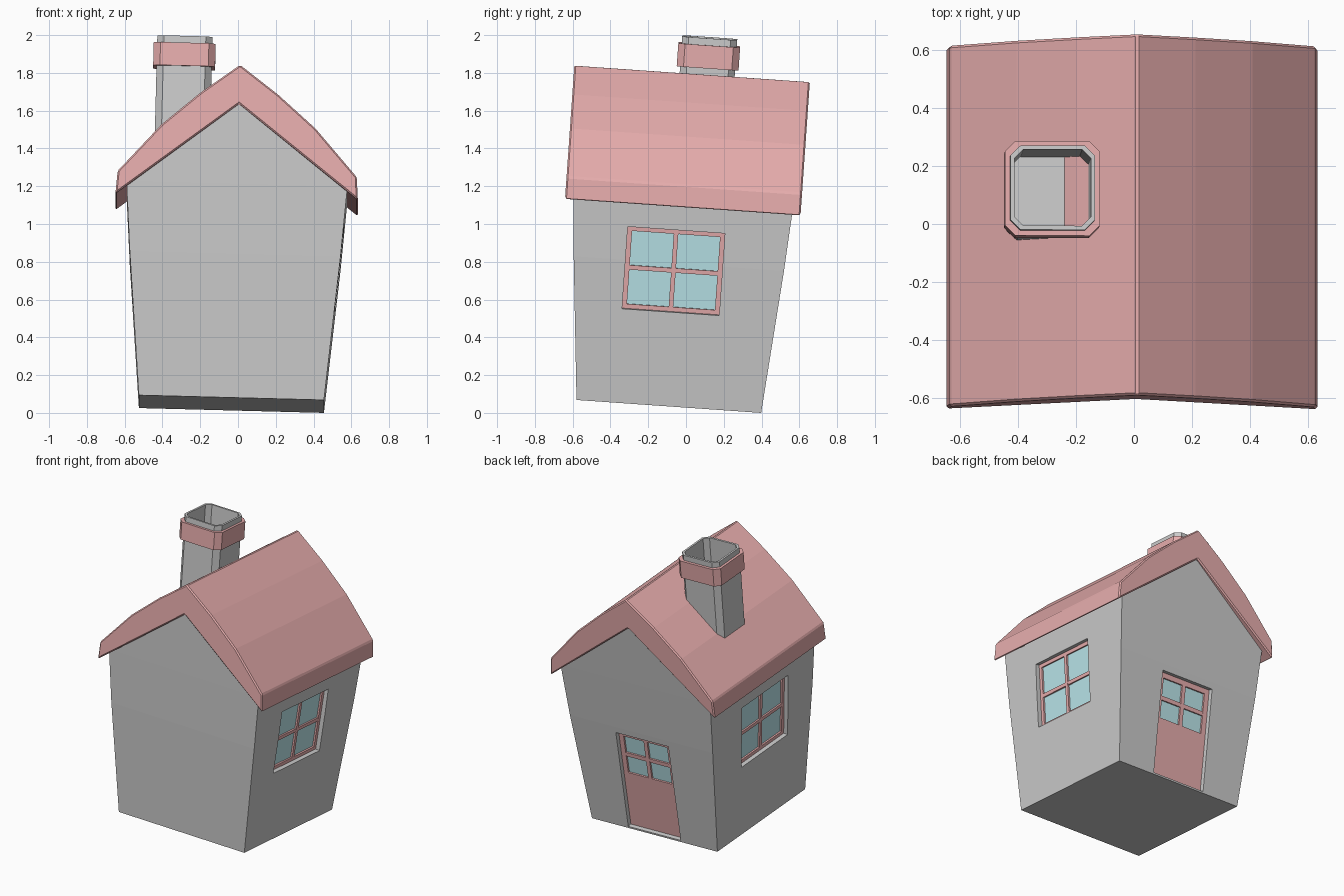
import bpy, bmesh
from math import radians
from mathutils import Matrix, Vector

if "Cube" in bpy.data.objects:
    bpy.data.objects.remove(bpy.data.objects["Cube"])

# The whole house leans slightly backwards and to the right
LEAN = (Matrix.Translation((-0.035, -0.09, 0.047))
        @ Matrix.Rotation(radians(-4), 4, 'X') @ Matrix.Rotation(radians(1.5), 4, 'Y'))


def material(name, rgb):
    m = bpy.data.materials.new(name)
    m.diffuse_color = (*rgb, 1)
    m.use_nodes = True
    m.node_tree.nodes["Principled BSDF"].inputs["Base Color"].default_value = m.diffuse_color
    return m


RED = material("red_paint", (0.8, 0.42, 0.42))
GLASS = material("glass", (0.5, 0.8, 0.84))


def finish(name, bm, mat=None, local=Matrix()):
    bmesh.ops.remove_doubles(bm, verts=bm.verts, dist=1e-5)
    bmesh.ops.recalc_face_normals(bm, faces=bm.faces)
    me = bpy.data.meshes.new(name)
    bm.to_mesh(me)
    bm.free()
    ob = bpy.data.objects.new(name, me)
    bpy.context.collection.objects.link(ob)
    ob.matrix_world = LEAN @ local
    if mat:
        me.materials.append(mat)
    return ob


def loft(name, rings, mat=None, cap_start=True, cap_end=True, closed=False):
    bm = bmesh.new()
    vs = [[bm.verts.new(p) for p in r] for r in rings]
    n = len(vs[0])
    for a, b in zip(vs, vs[1:] + (vs[:1] if closed else [])):
        for i in range(n):
            j = (i + 1) % n
            bm.faces.new((a[i], a[j], b[j], b[i]))
    if cap_start and not closed:
        bm.faces.new(vs[0])
    if cap_end and not closed:
        bm.faces.new(vs[-1])
    return finish(name, bm, mat)


def boxes(name, specs, local, mat=None):
    """Boxes given as (u0, u1, v0, v1, w0, w1): across, up and out of a wall."""
    bm = bmesh.new()
    for u0, u1, v0, v1, w0, w1 in specs:
        size = Matrix.Diagonal((u1 - u0, v1 - v0, w1 - w0, 1))
        mid = Matrix.Translation(((u0 + u1) / 2, (v0 + v1) / 2, (w0 + w1) / 2))
        bmesh.ops.create_cube(bm, size=1, matrix=mid @ size)
    return finish(name, bm, mat, local)


# Walls: flared box closing to a ridge
def rect(hx, hy, z):
    return [(-hx, -hy, z), (hx, -hy, z), (hx, hy, z), (-hx, hy, z)]


walls = loft("walls", [rect(0.49, 0.49, 0), rect(0.558, 0.558, 0.76),
                       rect(0.585, 0.585, 1.13), rect(0, 0.612, 1.56)], cap_end=False)

# Roof: bowed gable profile run front to back
half = [(0.205, 1.605), (0.408, 1.43), (0.633, 1.178), (0.642, 1.057)]
profile = [(0, 1.757)] + half + [(0, 1.55)] + [(-x, z) for x, z in reversed(half)]
roof = loft("roof", [[(x, y, z) for x, z in profile] for y in (-0.625, 0.625)], RED)
bev = roof.modifiers.new("edge", 'BEVEL')
bev.width, bev.segments = 0.008, 1
bev.limit_method, bev.angle_limit = 'ANGLE', radians(35)


# Chimney: hollow chamfered shaft with a collar
def octagon(h, c, z):
    k = h - c
    pts = [(-k, -h), (k, -h), (h, -k), (h, k), (k, h), (-k, h), (-h, k), (-h, -k)]
    return [(x - 0.297, y + 0.08, z) for x, y in pts]


loft("chimney", [octagon(0.146, 0.035, 1.25), octagon(0.146, 0.035, 1.942),
                 octagon(0.132, 0.03, 1.942), octagon(0.132, 0.03, 1.57)])
loft("chimney_collar", [octagon(0.138, 0.032, 1.783), octagon(0.164, 0.036, 1.783),
                        octagon(0.164, 0.036, 1.905), octagon(0.138, 0.032, 1.905)],
     RED, closed=True)


# Openings are laid out in the plane of a sloping wall
def wall_frame(turn):
    v = Vector((0.068, 0, 0.76)).normalized()
    u = Vector((0, 1, 0))
    basis = Matrix((u, v, u.cross(v))).transposed().to_4x4()
    return Matrix.Rotation(radians(turn), 4, 'Z') @ Matrix.Translation((0.49, 0, 0)) @ basis


def opening(name, turn, u0, u1, v0, v1, pane_v0, edge, bar):
    local = wall_frame(turn)
    cutter = boxes(name + "_cutter", [(u0, u1, v0, v1, -0.065, 0.1)], local)
    cutter.hide_render = True
    cutter.hide_viewport = True
    cut = walls.modifiers.new(name, 'BOOLEAN')
    cut.object, cut.operation, cut.solver = cutter, 'DIFFERENCE', 'EXACT'
    um, vm = (u0 + u1) / 2, (pane_v0 + v1 - edge) / 2
    w = (-0.065, -0.03)
    boxes(name + "_frame", [
        (u0, u0 + edge, v0, v1, *w), (u1 - edge, u1, v0, v1, *w),
        (u0 + edge, u1 - edge, v1 - edge, v1, *w),
        (u0 + edge, u1 - edge, v0, pane_v0, *w),
        (um - bar, um + bar, pane_v0, v1 - edge, *w),
        (u0 + edge, u1 - edge, vm - bar, vm + bar, w[0], w[1] - 0.001)], local, RED)
    boxes(name + "_glass", [(u0 + 0.01, u1 - 0.01, pane_v0 - 0.01, v1 - 0.01, -0.06, -0.042)],
          local, GLASS)


opening("right_window", 0, -0.283, 0.232, 0.502, 0.94, 0.526, 0.024, 0.012)
opening("left_window", 180, -0.232, 0.283, 0.502, 0.94, 0.526, 0.024, 0.012)
opening("back_door", 90, -0.205, 0.205, 0.012, 0.72, 0.41, 0.035, 0.014)
